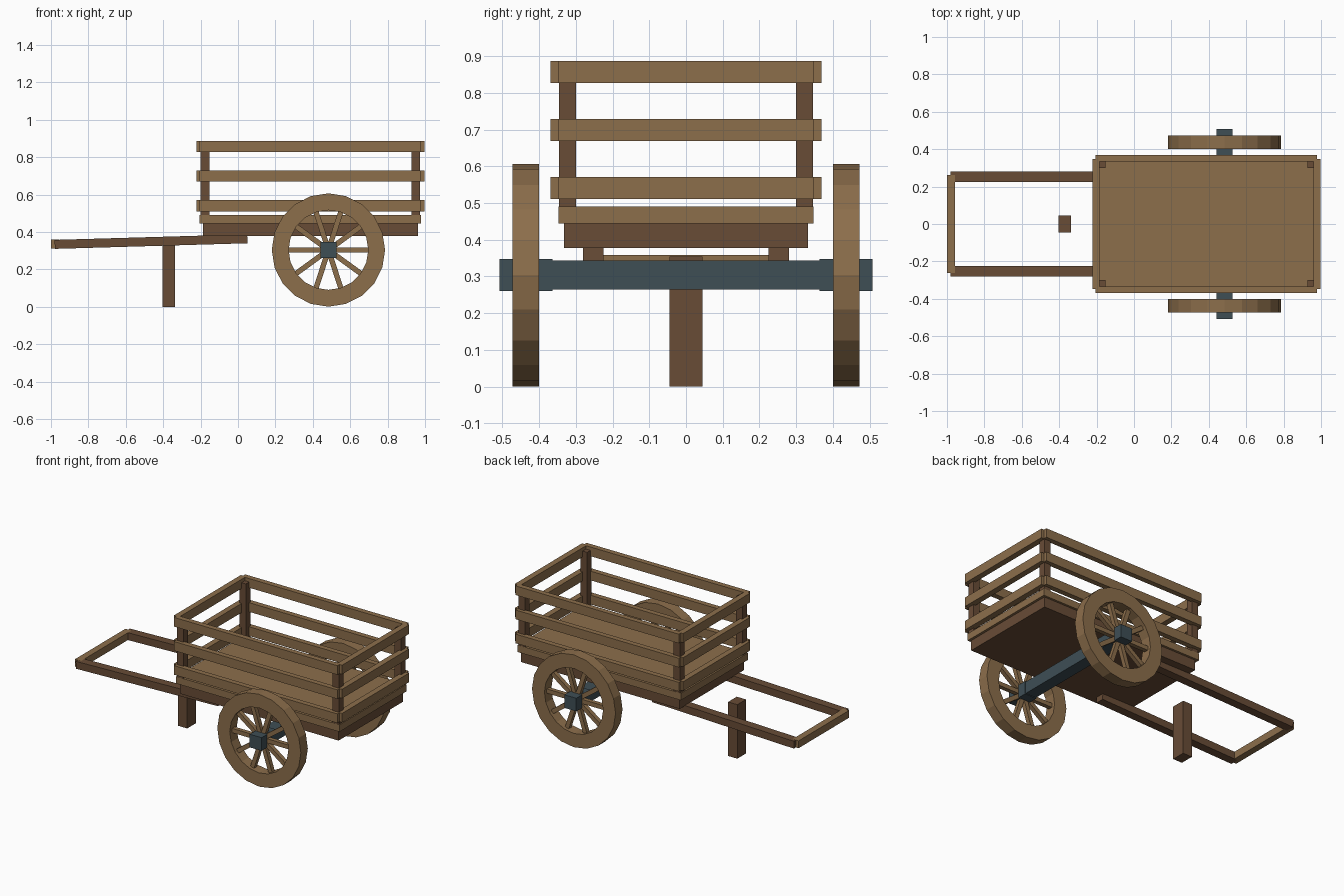
import bpy, bmesh, math
from mathutils import Matrix

if "Cube" in bpy.data.objects:
    bpy.data.objects.remove(bpy.data.objects["Cube"])


def material(name, rgb):
    m = bpy.data.materials.new(name)
    lin = [((c / 255 + 0.055) / 1.055) ** 2.4 for c in rgb]
    m.diffuse_color = (*lin, 1)
    m.use_nodes = True
    m.node_tree.nodes["Principled BSDF"].inputs["Base Color"].default_value = m.diffuse_color
    return m


TAN = material("light wood", (140, 110, 75))
BROWN = material("dark wood", (104, 76, 54))
STEEL = material("blue grey iron", (62, 78, 85))


def finish(name, bm, mat):
    bmesh.ops.recalc_face_normals(bm, faces=bm.faces)
    me = bpy.data.meshes.new(name)
    bm.to_mesh(me)
    bm.free()
    me.materials.append(mat)
    ob = bpy.data.objects.new(name, me)
    bpy.context.collection.objects.link(ob)
    return ob


def add_box(bm, x0, x1, y0, y1, z0, z1, turn=Matrix()):
    mid = Matrix.Translation(((x0 + x1) / 2, (y0 + y1) / 2, (z0 + z1) / 2))
    size = Matrix.Diagonal((x1 - x0, y1 - y0, z1 - z0, 1))
    bmesh.ops.create_cube(bm, size=1, matrix=turn @ mid @ size)


def box(name, mat, *ext):
    bm = bmesh.new()
    add_box(bm, *ext)
    return finish(name, bm, mat)


# Cart bed
box("bed_frame", BROWN, -0.187, 0.963, -0.333, 0.333, 0.378, 0.447)
box("bed_floor", TAN, -0.206, 0.979, -0.347, 0.347, 0.445, 0.491)

# Corner posts
for x0, x1 in ((-0.2, -0.153), (0.927, 0.974)):
    for y0, y1 in ((-0.346, -0.299), (0.299, 0.346)):
        box("corner_post", BROWN, x0, x1, y0, y1, 0.48, 0.865)

# Three tiers of rails on all four sides
for z0, z1 in ((0.511, 0.571), (0.669, 0.729), (0.827, 0.887)):
    for s in (-1, 1):
        box("side_rail", TAN, -0.206, 0.979, *sorted((s * 0.334, s * 0.369)), z0, z1)
    for x0, x1 in ((-0.222, -0.184), (0.959, 0.998)):
        box("end_rail", TAN, x0, x1, -0.347, 0.347, z0, z1)

# Sloping shafts, handle bar and prop leg
for s in (-1, 1):
    shaft = box("shaft", BROWN, -0.515, 0.515, -0.028, 0.028, -0.024, 0.024)
    shaft.location = (-0.465, s * 0.253, 0.349)
    shaft.rotation_euler.y = -math.atan(0.029)
box("handle_bar", TAN, -1.0, -0.956, -0.262, 0.262, 0.311, 0.359)
box("prop_leg", BROWN, -0.404, -0.337, -0.045, 0.045, 0, 0.354)

# Axle
CX, CZ, R, RI = 0.4835, 0.304, 0.303, 0.213
box("axle", STEEL, CX - 0.039, CX + 0.039, -0.37, 0.37, CZ - 0.039, CZ + 0.039)

# Wheels: square hub, twenty-sided rim and ten spokes
N = 20
for s in (-1, 1):
    box("hub", STEEL, CX - 0.043, CX + 0.043, *sorted((s * 0.363, s * 0.508)),
        CZ - 0.043, CZ + 0.043)
    bm = bmesh.new()
    rings = []
    for i in range(N):
        a = math.tau * i / N
        rings.append([bm.verts.new((r * math.cos(a), y, r * math.sin(a)))
                      for r, y in ((R, -0.036), (R, 0.036), (RI, 0.036), (RI, -0.036))])
    for i in range(N):
        p, q = rings[i], rings[(i + 1) % N]
        for k in range(4):
            j = (k + 1) % 4
            bm.faces.new((p[k], p[j], q[j], q[k]))
    rim = finish("wheel_rim", bm, TAN)
    bm = bmesh.new()
    for i in range(10):
        add_box(bm, 0.02, 0.225, -0.014, 0.014, -0.014, 0.014,
                Matrix.Rotation(math.tau * i / 10, 4, 'Y'))
    spokes = finish("wheel_spokes", bm, TAN)
    rim.location = spokes.location = (CX, s * 0.436, CZ)
